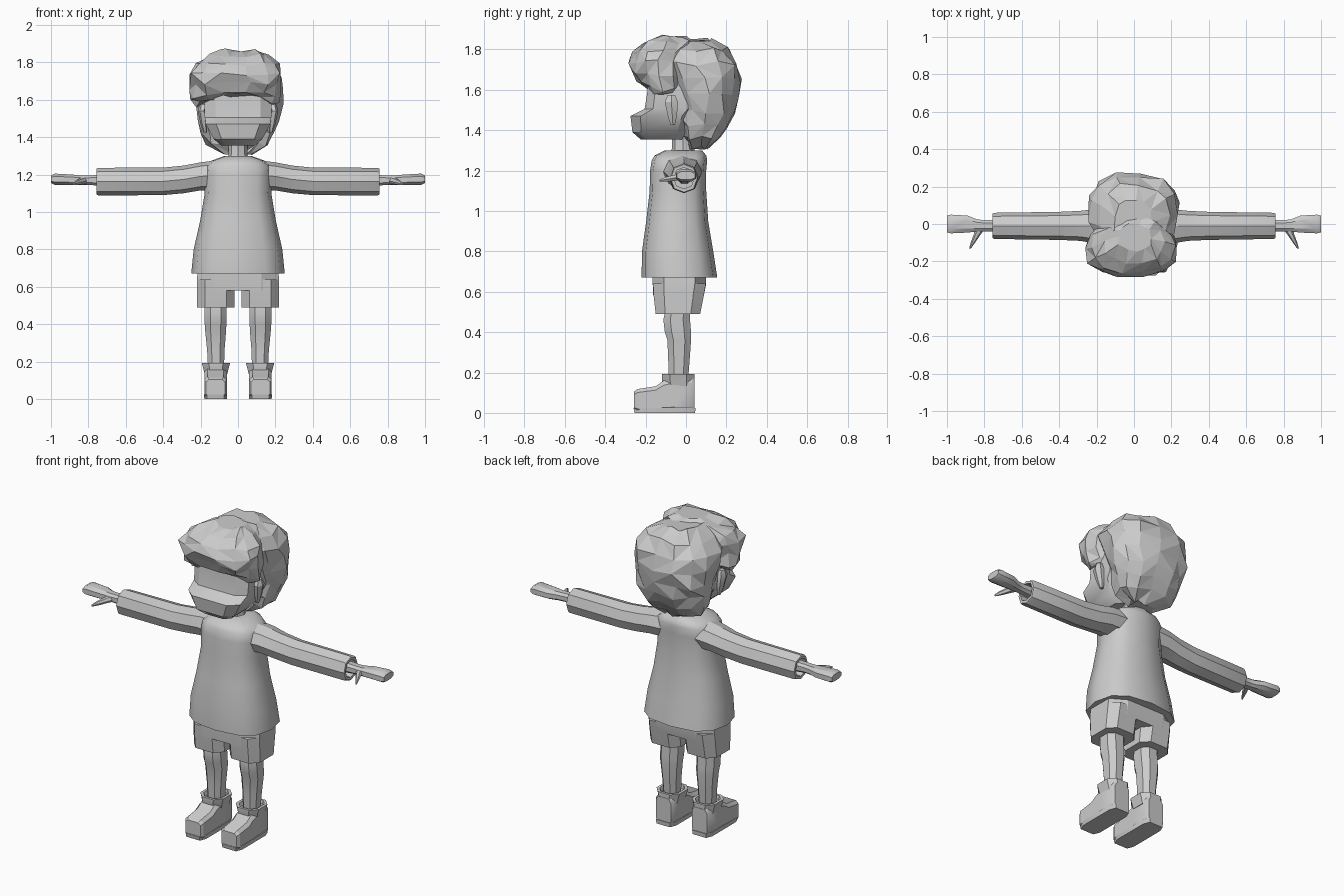
import bpy, bmesh, math, random

random.seed(7)
grey = bpy.data.materials.new("plain grey")
grey.diffuse_color = (0.6, 0.6, 0.6, 1)


def finish(name, bm, smooth):
    bmesh.ops.recalc_face_normals(bm, faces=bm.faces)
    me = bpy.data.meshes.new(name)
    bm.to_mesh(me)
    bm.free()
    ob = bpy.data.objects.new(name, me)
    bpy.context.collection.objects.link(ob)
    me.materials.append(grey)
    if smooth:
        bpy.ops.object.select_all(action='DESELECT')
        ob.select_set(True)
        bpy.context.view_layer.objects.active = ob
        bpy.ops.object.shade_smooth_by_angle(angle=math.radians(smooth))
    return ob


def loft(name, axis, sections, n=8, power=2.0, turn=0.0, side=1, smooth=30, jitter=0, shape=None):
    """Skin rings along an axis; section = (position, a_min, a_max, b_min, b_max)."""
    unit = []
    for i in range(n):
        t = 2 * math.pi * (i + turn) / n
        c, s = math.cos(t), math.sin(t)
        unit.append((math.copysign(abs(c) ** (2 / power), c), math.copysign(abs(s) ** (2 / power), s)))
    ma = max(abs(u) for u, v in unit)
    mb = max(abs(v) for u, v in unit)
    bm = bmesh.new()
    rings = []
    for p, a0, a1, b0, b1 in sections:
        ring = []
        for u, v in unit:
            a = (a0 + a1) / 2 + (a1 - a0) / 2 * u / ma
            b = (b0 + b1) / 2 + (b1 - b0) / 2 * v / mb
            co = {'x': (p, a, b), 'y': (a, p, b), 'z': (a, b, p)}[axis]
            x, y, z = (q + random.uniform(-jitter, jitter) for q in co)
            if shape:
                x, y, z = shape(x, y, z)
            ring.append(bm.verts.new((x * side, y, z)))
        rings.append(ring)
    for r0, r1 in zip(rings, rings[1:]):
        for i in range(n):
            j = (i + 1) % n
            if jitter:      # faceted: random diagonals
                q = (r0[i], r0[j], r1[j], r1[i])
                k = random.randint(0, 1)
                bm.faces.new((q[k], q[k + 1], q[k + 2]))
                bm.faces.new((q[k], q[k + 2], q[(k + 3) % 4]))
            else:
                bm.faces.new((r0[i], r0[j], r1[j], r1[i]))
    bm.faces.new(rings[0])
    bm.faces.new(rings[-1])
    return finish(name, bm, smooth)


# Tunic body
loft("tunic", 'z', [
    (0.67, -0.25, 0.25, -0.22, 0.155), (0.80, -0.237, 0.237, -0.218, 0.135),
    (0.95, -0.203, 0.203, -0.197, 0.11), (1.10, -0.178, 0.178, -0.18, 0.10),
    (1.20, -0.18, 0.18, -0.178, 0.10), (1.25, -0.175, 0.175, -0.17, 0.105),
    (1.275, -0.14, 0.14, -0.155, 0.10), (1.30, -0.07, 0.07, -0.105, 0.08)], n=12, power=2.6, smooth=40)

# Shorts: hips and two legs
loft("shorts_hips", 'z', [(0.58, -0.22, 0.22, -0.162, 0.088), (0.64, -0.22, 0.22, -0.165, 0.10),
                          (0.72, -0.21, 0.21, -0.165, 0.10)], n=8, power=3.2, turn=0.5)

# Neck
loft("neck", 'z', [(1.27, -0.06, 0.06, -0.08, 0.05), (1.31, -0.05, 0.05, -0.07, 0.04),
                   (1.39, -0.05, 0.05, -0.07, 0.04)], n=8)

# Head with a protruding lower face
loft("head", 'z', [
    (1.355, -0.09, 0.09, -0.225, -0.02), (1.39, -0.13, 0.13, -0.265, 0.0),
    (1.47, -0.172, 0.172, -0.275, 0.03), (1.505, -0.178, 0.178, -0.205, 0.05),
    (1.60, -0.18, 0.18, -0.19, 0.05), (1.72, -0.16, 0.16, -0.19, 0.05)],
    n=8, power=4.5, turn=0.5, smooth=30)

# Faceted hair mass at the back
loft("back_hair", 'z', [
    (1.315, -0.08, 0.08, 0.02, 0.11), (1.36, -0.17, 0.17, -0.02, 0.175),
    (1.42, -0.195, 0.195, -0.04, 0.215), (1.49, -0.215, 0.215, -0.05, 0.25),
    (1.57, -0.238, 0.238, -0.06, 0.265), (1.65, -0.247, 0.247, -0.10, 0.275),
    (1.73, -0.24, 0.24, -0.14, 0.26), (1.80, -0.19, 0.19, -0.14, 0.215),
    (1.845, -0.10, 0.10, -0.10, 0.13)], n=13, power=2.3, smooth=0, jitter=0.013)


def fringe(x, y, z):
    # Lower edge arches over the forehead and drops at the temples
    w = max(0.0, (1.72 - z) / 0.12)
    return x, y, z + w * (0.03 - 1.2 * x * x)


# Faceted hair tuft over the forehead
loft("front_hair", 'z', [
    (1.60, -0.215, 0.20, -0.20, -0.03), (1.625, -0.25, 0.225, -0.235, 0.0),
    (1.68, -0.255, 0.235, -0.265, 0.0), (1.74, -0.262, 0.235, -0.275, 0.01),
    (1.79, -0.235, 0.215, -0.255, 0.02), (1.835, -0.165, 0.165, -0.21, 0.03),
    (1.862, -0.09, 0.09, -0.14, 0.0)], n=14, power=2.3, smooth=0, jitter=0.011, shape=fringe)

for label, s in (("left", 1), ("right", -1)):
    # Sleeve with a hollow cuff
    loft(label + "_sleeve", 'x', [
        (0.08, -0.13, 0.08, 1.115, 1.28), (0.20, -0.105, 0.08, 1.115, 1.265),
        (0.29, -0.09, 0.07, 1.10, 1.248), (0.40, -0.085, 0.065, 1.09, 1.237),
        (0.745, -0.08, 0.06, 1.088, 1.236), (0.757, -0.075, 0.055, 1.093, 1.23),
        (0.757, -0.06, 0.04, 1.11, 1.215), (0.70, -0.06, 0.04, 1.11, 1.215)],
        n=8, power=2.2, side=s)
    # Forearm, palm and fingers
    loft(label + "_hand", 'x', [
        (0.68, -0.04, 0.025, 1.135, 1.20), (0.80, -0.04, 0.02, 1.145, 1.195),
        (0.84, -0.04, 0.025, 1.145, 1.195), (0.89, -0.046, 0.045, 1.145, 1.20),
        (0.98, -0.05, 0.05, 1.145, 1.205), (1.0, -0.045, 0.045, 1.155, 1.195)],
        n=8, power=2.6, turn=0.5, side=s)
    # Thumb
    loft(label + "_thumb", 'y', [
        (-0.015, 0.79, 0.85, 1.15, 1.185), (-0.05, 0.815, 0.855, 1.15, 1.18),
        (-0.10, 0.85, 0.873, 1.145, 1.168), (-0.132, 0.873, 0.882, 1.145, 1.155)], n=6, side=s)
    # Ear
    loft(label + "_ear", 'z', [
        (1.425, 0.165, 0.185, -0.075, -0.055), (1.47, 0.165, 0.20, -0.09, -0.045),
        (1.54, 0.17, 0.215, -0.105, -0.04), (1.575, 0.17, 0.205, -0.09, -0.055)], n=6, side=s)
    # Shorts leg
    loft(label + "_shorts_leg", 'z', [
        (0.49, 0.018, 0.22, -0.15, 0.07), (0.58, 0.018, 0.22, -0.16, 0.088),
        (0.64, 0.018, 0.218, -0.163, 0.098)], n=8, power=3.2, turn=0.5, side=s)
    # Bare leg with a knee bump
    loft(label + "_leg", 'z', [
        (0.16, 0.075, 0.16, -0.085, 0.01), (0.26, 0.072, 0.165, -0.088, 0.018),
        (0.36, 0.064, 0.175, -0.092, 0.025), (0.40, 0.062, 0.178, -0.105, 0.025),
        (0.46, 0.062, 0.178, -0.112, 0.02), (0.52, 0.06, 0.18, -0.10, 0.02)],
        n=8, power=2.4, turn=0.5, side=s)
    # Shoe
    loft(label + "_shoe", 'y', [
        (-0.257, 0.07, 0.17, 0.012, 0.105), (-0.24, 0.06, 0.18, 0.003, 0.118),
        (-0.15, 0.06, 0.18, 0.003, 0.132), (-0.11, 0.06, 0.18, 0.003, 0.16),
        (-0.06, 0.06, 0.18, 0.003, 0.175), (0.03, 0.063, 0.177, 0.003, 0.175),
        (0.043, 0.07, 0.17, 0.01, 0.165)], n=8, power=5, turn=0.5, side=s)
    # Sole
    loft(label + "_sole", 'z', [
        (0.0, 0.06, 0.18, -0.255, 0.045), (0.025, 0.058, 0.182, -0.26, 0.047)],
        n=8, power=6, turn=0.5, side=s)
    # Flared shoe collar, hollow on top
    loft(label + "_shoe_collar", 'z', [
        (0.13, 0.058, 0.178, -0.11, 0.04), (0.165, 0.05, 0.186, -0.12, 0.042),
        (0.192, 0.042, 0.194, -0.12, 0.042), (0.192, 0.058, 0.178, -0.105, 0.028),
        (0.17, 0.065, 0.17, -0.10, 0.022)], n=8, power=2.6, turn=0.5, side=s)
